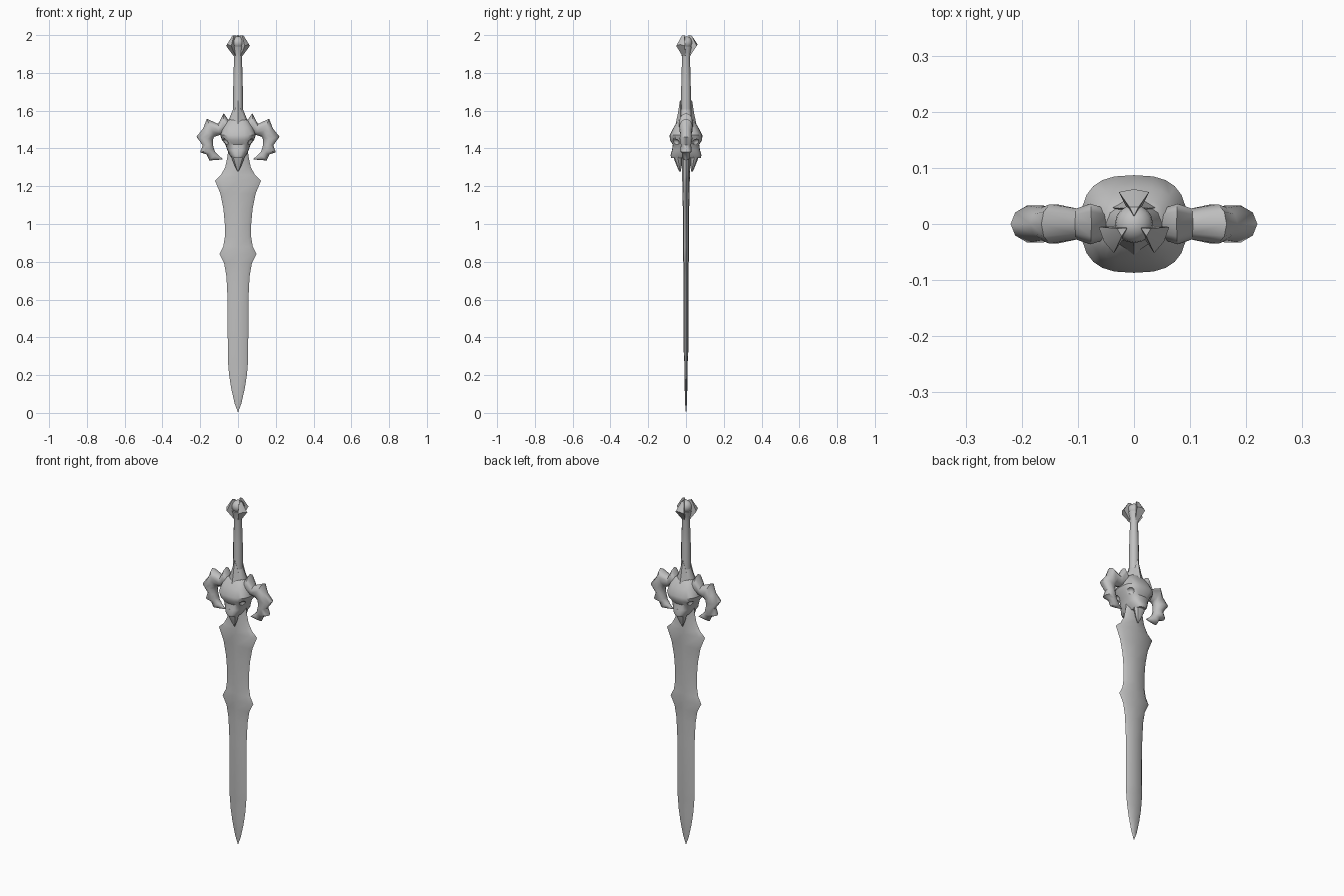
import bpy, bmesh
from math import cos, sin, pi, copysign
from mathutils import Vector, Matrix

if "Cube" in bpy.data.objects:
    bpy.data.objects.remove(bpy.data.objects["Cube"])

steel = bpy.data.materials.new("grey steel")
steel.use_nodes = True
grey = (0.53, 0.53, 0.53, 1)
steel.diffuse_color = grey
steel.node_tree.nodes["Principled BSDF"].inputs["Base Color"].default_value = grey


def finish(name, bm, angle=40):
    """Turn a bmesh into a shaded grey object."""
    bmesh.ops.remove_doubles(bm, verts=bm.verts, dist=0.0002)
    bmesh.ops.recalc_face_normals(bm, faces=bm.faces)
    mesh = bpy.data.meshes.new(name)
    bm.to_mesh(mesh)
    bm.free()
    mesh.materials.append(steel)
    ob = bpy.data.objects.new(name, mesh)
    bpy.context.collection.objects.link(ob)
    bpy.ops.object.select_all(action='DESELECT')
    ob.select_set(True)
    bpy.context.view_layer.objects.active = ob
    bpy.ops.object.shade_smooth_by_angle(angle=angle * pi / 180)
    return ob


def loft(name, rings, angle=40):
    """Skin a list of equal rings of points and cap both ends."""
    bm = bmesh.new()
    loops = [[bm.verts.new(p) for p in ring] for ring in rings]
    n = len(loops[0])
    for a, b in zip(loops, loops[1:]):
        for i in range(n):
            j = (i + 1) % n
            bm.faces.new((a[i], a[j], b[j], b[i]))
    bm.faces.new(loops[0])
    bm.faces.new(loops[-1])
    return finish(name, bm, angle)


def oval(z, hx, hy, n=16, power=2.0, y=0):
    """Horizontal superellipse ring."""
    def f(v):
        return copysign(abs(v) ** (2 / power), v)
    return [(hx * f(cos(2 * pi * i / n)), y + hy * f(sin(2 * pi * i / n)), z)
            for i in range(n)]


# Blade: height, half width, half thickness
blade = [(0.005, 0.001, 0.001), (0.05, 0.018, 0.005), (0.13, 0.036, 0.007),
         (0.2, 0.047, 0.008), (0.27, 0.053, 0.009), (0.32, 0.054, 0.012),
         (0.6, 0.055, 0.013), (0.72, 0.061, 0.013), (0.79, 0.073, 0.014),
         (0.84, 0.098, 0.017), (0.88, 0.078, 0.017), (0.93, 0.07, 0.017),
         (1.0, 0.07, 0.017), (1.08, 0.077, 0.017), (1.16, 0.093, 0.018),
         (1.23, 0.122, 0.02), (1.26, 0.09, 0.02), (1.3, 0.068, 0.02),
         (1.36, 0.055, 0.02), (1.5, 0.045, 0.02)]
section = [(1, 0), (0.75, 0.8), (0, 1), (-0.75, 0.8),
           (-1, 0), (-0.75, -0.8), (0, -1), (0.75, -0.8)]
loft("blade", [[(w * u, t * v, z) for u, v in section] for z, w, t in blade], 50)

# Grip, with a flare under the pommel
grip = [(1.5, 0.03), (1.62, 0.026), (1.75, 0.025), (1.88, 0.021),
        (1.91, 0.026), (1.94, 0.034)]
loft("grip", [oval(z, r, r, 12) for z, r in grip])

# Collar between grip and skulls
loft("collar", [oval(1.5, 0.06, 0.055, 12), oval(1.55, 0.05, 0.04, 12),
                oval(1.605, 0.027, 0.029, 12)])

# Double skull facing front and back: height, half width, half depth
skull_rows = [(1.555, 0.04, 0.035), (1.545, 0.058, 0.045), (1.51, 0.082, 0.066),
              (1.47, 0.094, 0.087), (1.445, 0.085, 0.085), (1.42, 0.066, 0.07),
              (1.39, 0.056, 0.074), (1.365, 0.044, 0.082), (1.35, 0.032, 0.078)]
skull = loft("skull", [oval(z, x, y, 24, 2.7) for z, x, y in skull_rows], 35)

# Eye sockets are cut from the skull
bm = bmesh.new()
for sx in (1, -1):
    for sy in (1, -1):
        bmesh.ops.create_icosphere(
            bm, subdivisions=2, radius=0.021,
            matrix=Matrix.Translation((sx * 0.072, sy * 0.056, 1.43)))
cutter = finish("eye_cutter", bm)
cutter.hide_render = True
cut = skull.modifiers.new("eye_sockets", 'BOOLEAN')
cut.operation = 'DIFFERENCE'
cut.solver = 'EXACT'
cut.object = cutter
bpy.ops.object.select_all(action='DESELECT')
skull.select_set(True)
bpy.context.view_layer.objects.active = skull
bpy.ops.object.modifier_apply(modifier=cut.name)
bpy.data.objects.remove(cutter)

# Beak and crest spike on each face of the guard
for side, s in (("front", -1), ("back", 1)):
    loft(side + "_beak", [oval(1.39, 0.042, 0.03, 8, y=s * 0.045),
                          oval(1.345, 0.032, 0.022, 8, y=s * 0.042),
                          oval(1.31, 0.018, 0.014, 8, y=s * 0.036),
                          oval(1.277, 0.002, 0.004, 8, y=s * 0.032)])
    loft(side + "_crest", [oval(1.53, 0.046, 0.025, 4, y=s * 0.03),
                           oval(1.58, 0.026, 0.016, 4, y=s * 0.028),
                           oval(1.655, 0.001, 0.002, 4, y=s * 0.03)])

# Curled horns: outer x, z, inner x, z and half depth of each ring
horn = [(0.05, 1.55, 0.045, 1.48, 0.028), (0.076, 1.587, 0.08, 1.475, 0.038),
        (0.105, 1.53, 0.1, 1.47, 0.029), (0.165, 1.557, 0.123, 1.462, 0.037),
        (0.185, 1.505, 0.13, 1.455, 0.03), (0.22, 1.462, 0.133, 1.443, 0.035),
        (0.187, 1.417, 0.133, 1.42, 0.028), (0.2, 1.38, 0.126, 1.395, 0.032),
        (0.166, 1.368, 0.123, 1.385, 0.023), (0.152, 1.337, 0.113, 1.375, 0.022),
        (0.12, 1.338, 0.104, 1.364, 0.013), (0.082, 1.342, 0.082, 1.345, 0.002)]


def horn_ring(s, xo, zo, xi, zi, depth, n=10):
    outer, inner = Vector((s * xo, 0, zo)), Vector((s * xi, 0, zi))
    mid, arm = (outer + inner) / 2, (outer - inner) / 2
    return [mid + arm * cos(2 * pi * i / n) + Vector((0, depth * sin(2 * pi * i / n), 0))
            for i in range(n)]


for side, s in (("left", 1), ("right", -1)):
    loft(side + "_horn", [horn_ring(s, *row) for row in horn], 50)

# Pommel ball held by three claws
bm = bmesh.new()
bmesh.ops.create_uvsphere(bm, u_segments=16, v_segments=10, radius=0.034,
                          matrix=Matrix.Translation((0, 0, 1.96)))
finish("pommel_ball", bm)
claw = [(0.014, 0, 2.0), (0.03, 0.008, 1.997), (0.03, -0.008, 1.997),
        (0.057, 0.027, 1.943), (0.057, -0.027, 1.943), (0.062, 0, 1.95),
        (0.022, 0.01, 1.89), (0.022, -0.01, 1.89), (0.02, 0, 1.94)]
for k in range(3):
    bm = bmesh.new()
    turn = Matrix.Rotation(pi / 2 + k * 2 * pi / 3, 3, 'Z')
    for p in claw:
        bm.verts.new(turn @ Vector(p))
    hull = bmesh.ops.convex_hull(bm, input=bm.verts)
    loose = [v for v in bm.verts if not v.link_faces]
    bmesh.ops.delete(bm, geom=loose, context='VERTS')
    finish("pommel_claw_%d" % (k + 1), bm, 30)
